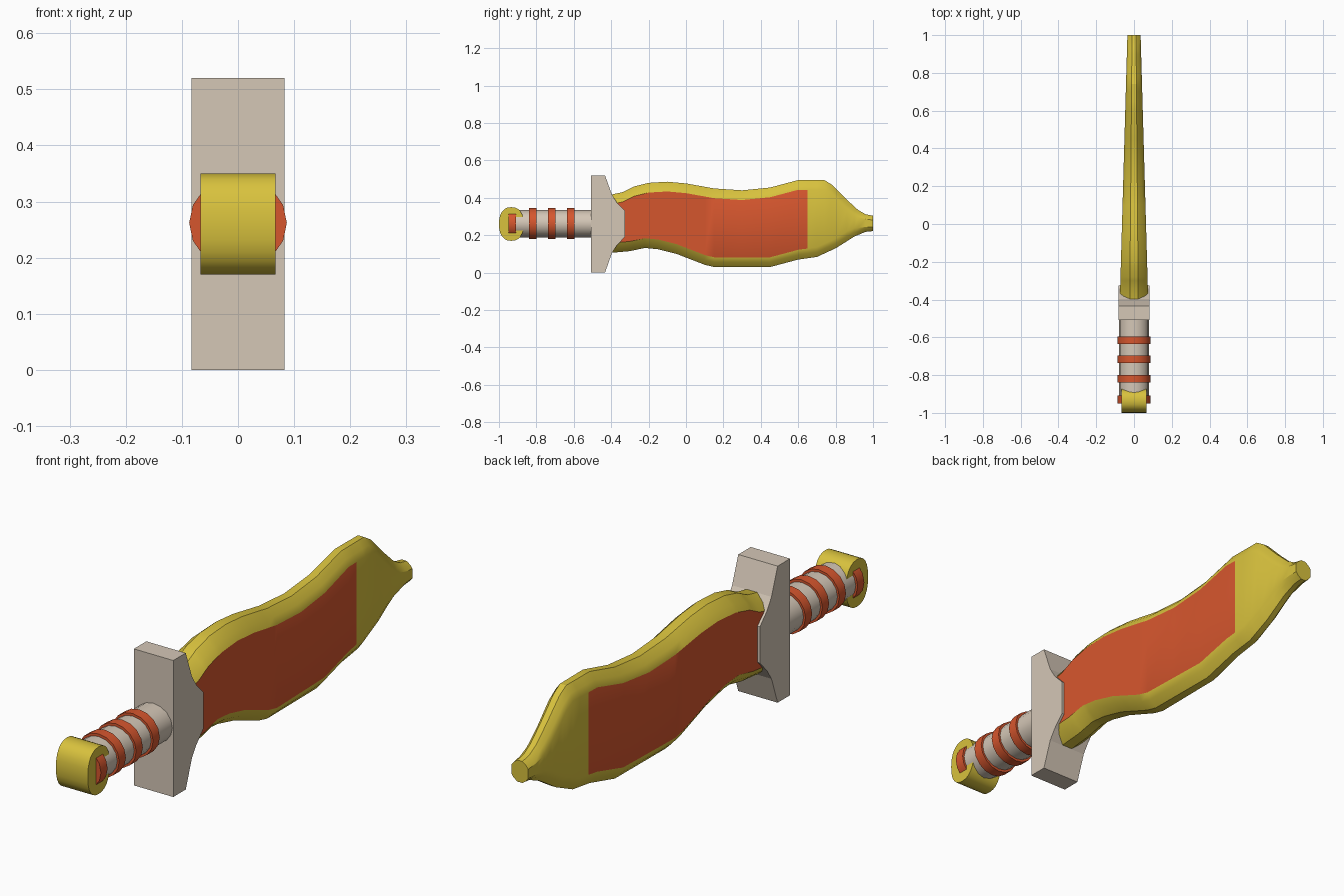
import bpy, bmesh, math

if "Cube" in bpy.data.objects:
    bpy.data.objects.remove(bpy.data.objects["Cube"])

def material(name, rgb):
    m = bpy.data.materials.new(name)
    m.diffuse_color = (*rgb, 1)
    m.use_nodes = True
    m.node_tree.nodes["Principled BSDF"].inputs["Base Color"].default_value = m.diffuse_color
    return m

YELLOW = material("yellow", (0.69, 0.54, 0.047))
ORANGE = material("orange", (0.67, 0.093, 0.027))
BEIGE = material("beige", (0.66, 0.57, 0.47))
ZC = 0.262  # height of the handle axis

def loft(name, sections, mats, smooth=None, panel=None):
    """Skin a row of closed cross-sections and cap both ends."""
    bm = bmesh.new()
    rows = [[bm.verts.new(p) for p in s] for s in sections]
    n = len(rows[0])
    for a, b in zip(rows, rows[1:]):
        for i in range(n):
            bm.faces.new((a[i], a[(i + 1) % n], b[(i + 1) % n], b[i]))
    bm.faces.new(rows[0])
    bm.faces.new(rows[-1])
    bmesh.ops.recalc_face_normals(bm, faces=bm.faces)
    if panel:
        for f in bm.faces:
            f.material_index = int(panel(f))
    me = bpy.data.meshes.new(name)
    bm.to_mesh(me)
    bm.free()
    for m in mats:
        me.materials.append(m)
    ob = bpy.data.objects.new(name, me)
    bpy.context.collection.objects.link(ob)
    if smooth:
        bpy.ops.object.select_all(action='DESELECT')
        ob.select_set(True)
        bpy.context.view_layer.objects.active = ob
        bpy.ops.object.shade_smooth_by_angle(angle=math.radians(smooth))
    return ob

def interp(pts, y):
    for (a, za), (b, zb) in zip(pts, pts[1:]):
        if y <= b:
            return za + (zb - za) * (y - a) / (b - a)
    return pts[-1][1]

# Blade: wavy outline, thickness tapering to the tip, bevelled edges
top = [(-.41, .415), (-.34, .43), (-.28, .46), (-.2, .48), (-.1, .486), (0, .477), (.15, .45),
       (.3, .44), (.45, .455), (.6, .495), (.74, .495), (.78, .47), (.86, .39), (.92, .335),
       (.96, .312), (1, .304)]
bottom = [(-.41, .105), (-.3, .115), (-.22, .132), (-.15, .125), (-.05, .1), (.1, .042),
          (.15, .03), (.45, .03), (.6, .07), (.7, .084), (.8, .13), (.9, .193), (.96, .218), (1, .222)]
stations = sorted({y for y, z in top + bottom} | {.65})

def blade_section(y):
    t, b = interp(top, y), interp(bottom, y)
    w = .075 - .04 * (y + .4) / 1.4
    e = .3 * w
    i = min(.052, (t - b) * .28)
    half = [(e, b), (w * .75, b + i * .5), (w, b + i), (w, t - i), (w * .75, t - i * .5), (e, t)]
    return [(x, y, z) for x, z in half] + [(-x, y, z) for x, z in reversed(half)]

def is_panel(f):
    c = f.calc_center_median()
    return abs(f.normal.x) > .9 and c.y < .65 and .06 < min(
        c.z - interp(bottom, c.y), interp(top, c.y) - c.z)

loft("blade", [blade_section(y) for y in stations], [YELLOW, ORANGE], 30, is_panel)

# Guard: side profile extruded across x
guard = [(-.508, .52), (-.433, .52), (-.396, .417), (-.369, .374), (-.326, .33),
         (-.326, .192), (-.369, .146), (-.396, .105), (-.433, 0), (-.508, 0)]
loft("guard", [[(x, y, z) for y, z in guard] for x in (-.083, .083)], [BEIGE])

# Grip and its rings: slightly oval cylinders along y
def oval(name, y0, y1, rx, rz, mat):
    ring = [(math.cos(k * math.tau / 16) * rx, math.sin(k * math.tau / 16) * rz) for k in range(16)]
    loft(name, [[(x, y, ZC + z) for x, z in ring] for y in (y0, y1)], [mat], 40)

oval("grip", -.93, -.5, .079, .073, BEIGE)
for n, y in enumerate((-.929, -.819, -.717, -.615)):
    oval(f"grip_ring_{n + 1}", y - .02, y + .02, .087, .083, ORANGE)

# Pommel: rounded block across x, the grip shows through its sides
pommel = []
for k in range(24):
    c, s = math.cos(k * math.tau / 24), math.sin(k * math.tau / 24)
    pommel.append((-.934 + .066 * math.copysign(abs(c) ** .85, c),
                   .26 + .09 * math.copysign(abs(s) ** .85, s)))
loft("pommel", [[(x, y, z) for y, z in pommel] for x in (-.067, .067)], [YELLOW], 40)
